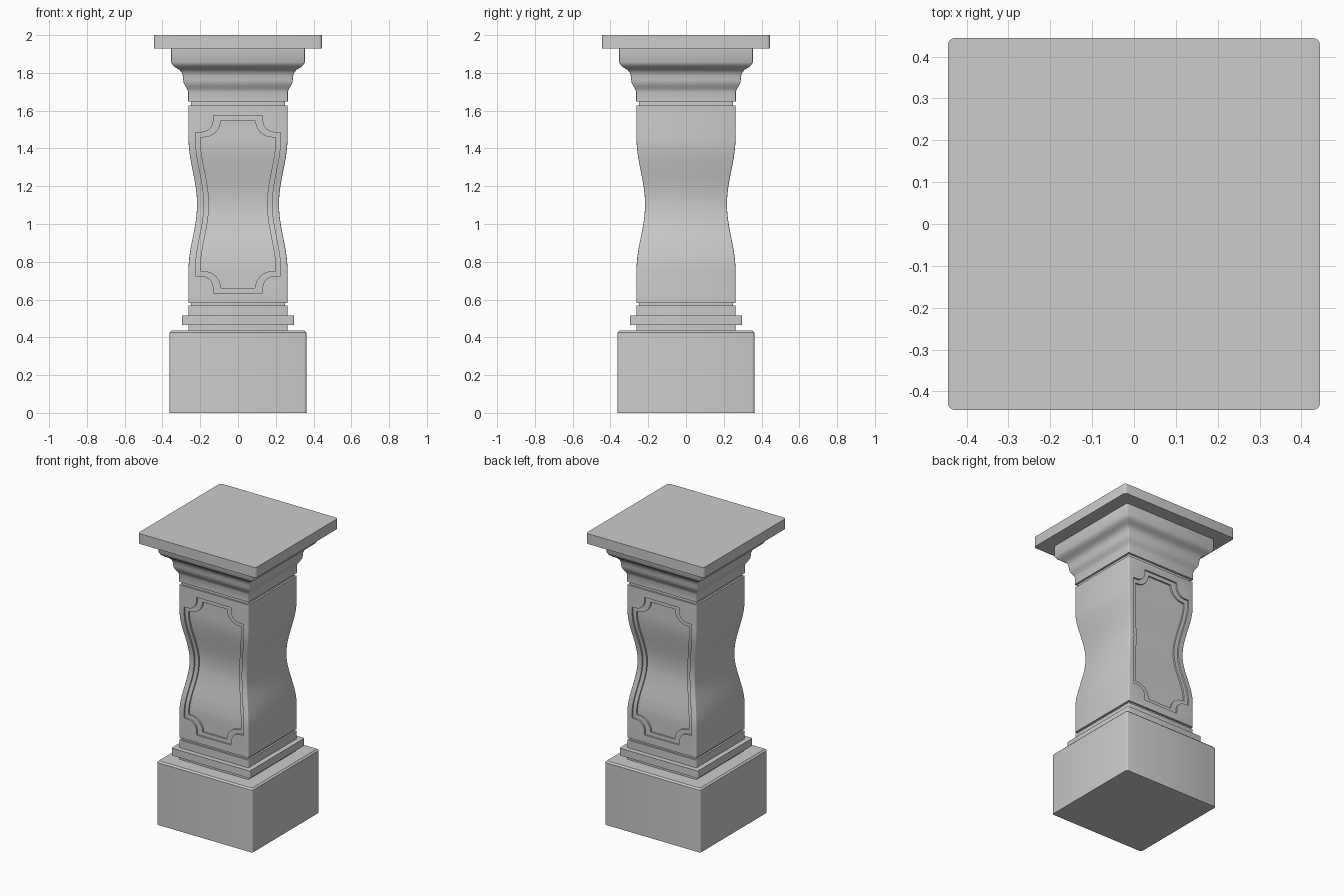
import bpy, bmesh
from math import pi, cos, sin

if "Cube" in bpy.data.objects:
    bpy.data.objects.remove(bpy.data.objects["Cube"])

MID = 1.105  # height of the shaft waist


def shaft_half(z):
    d = abs(z - MID)
    return 0.262 - (0.0225 * (1 + cos(pi * d / 0.35)) if d < 0.35 else 0)


def skin(name, rings):
    """Closed solid through equal-length rings of points."""
    bm = bmesh.new()
    vs = [[bm.verts.new(p) for p in r] for r in rings]
    n = len(vs[0])
    for a, b in zip(vs, vs[1:]):
        for i in range(n):
            j = (i + 1) % n
            bm.faces.new((a[i], a[j], b[j], b[i]))
    bm.faces.new(vs[0][::-1])
    bm.faces.new(vs[-1])
    bmesh.ops.recalc_face_normals(bm, faces=bm.faces)
    me = bpy.data.meshes.new(name)
    bm.to_mesh(me)
    bm.free()
    ob = bpy.data.objects.new(name, me)
    bpy.context.collection.objects.link(ob)
    return ob


def activate(ob):
    bpy.ops.object.select_all(action='DESELECT')
    ob.select_set(True)
    bpy.context.view_layer.objects.active = ob


def smooth(ob):
    activate(ob)
    bpy.ops.object.shade_smooth_by_angle(angle=0.6)


def square_loft(name, profile, r=0.006, seg=3):
    """Square with rounded corners swept through (half width, z) pairs."""
    rings = []
    for h, z in profile:
        ring = []
        for k, (sx, sy) in enumerate([(1, 1), (-1, 1), (-1, -1), (1, -1)]):
            for s in range(seg + 1):
                a = (k + s / seg) * pi / 2
                ring.append((sx * (h - r) + r * cos(a), sy * (h - r) + r * sin(a), z))
        rings.append(ring)
    return skin(name, rings)


def panel_cutter(name, side, inset, depth):
    """Notched-corner panel that follows the curved face of the shaft."""
    t = inset
    cx, cz, r = 0.195 - t / 2, 0.66, 0.065 + t
    half = [(cx - r, 0.635 + t)]
    half += [(cx - r * cos(a * pi / 16), max(cz + r * sin(a * pi / 16), 0.637 + t))
             for a in range(9) if cz + r * sin(a * pi / 16) > 0.637 + t]
    z0 = cz + r + 0.001
    for i in range(17):
        z = z0 + (MID - z0) * i / 16
        half.append((shaft_half(z) - 0.037 - t, z))
    full = half + [(w, 2 * MID - z) for w, z in half[-2::-1]]
    rings = []
    for w, z in full:
        y0, y1 = side * (shaft_half(z) - depth), side * 0.4
        rings.append([(-w, y0, z), (w, y0, z), (w, y1, z), (-w, y1, z)])
    ob = skin(name, rings)
    ob.hide_render = True
    return ob


# Base: plinth and stepped mouldings
parts = [
    square_loft("plinth", [(0.362, 0), (0.362, 0.425), (0.352, 0.435)], 0.012),
    square_loft("base_mouldings", [(0.262, 0.43), (0.262, 0.465), (0.296, 0.465), (0.296, 0.515),
                                   (0.262, 0.515), (0.262, 0.568), (0.25, 0.568), (0.25, 0.59)]),
]

# Waisted shaft with two-step sunken panels on front and back
shaft = square_loft("shaft", [(shaft_half(z), z) for z in
                              [0.583, 0.755] + [0.755 + 0.7 * i / 32 for i in range(1, 33)] + [1.627]])
for side in (-1, 1):
    for inset, depth in ((0, 0.011), (0.026, 0.022)):
        cutter = panel_cutter("panel_cutter", side, inset, depth)
        mod = shaft.modifiers.new("panel", 'BOOLEAN')
        mod.operation, mod.solver, mod.object = 'DIFFERENCE', 'EXACT', cutter
        activate(shaft)
        bpy.ops.object.modifier_apply(modifier=mod.name)
        bpy.data.objects.remove(cutter)
parts.append(shaft)

# Capital: neck, double-curved cornice, abacus and top slab
cornice = [(0.25, 1.62), (0.25, 1.648), (0.264, 1.648), (0.264, 1.70), (0.268, 1.712),
           (0.278, 1.728), (0.287, 1.745), (0.29, 1.762), (0.292, 1.785), (0.298, 1.803),
           (0.312, 1.818), (0.33, 1.828), (0.345, 1.84), (0.354, 1.857), (0.354, 1.935)]
parts.append(square_loft("cornice", cornice))
parts.append(square_loft("top_slab", [(0.445, 1.93), (0.445, 2.0)], 0.018))

for ob in parts:
    smooth(ob)
